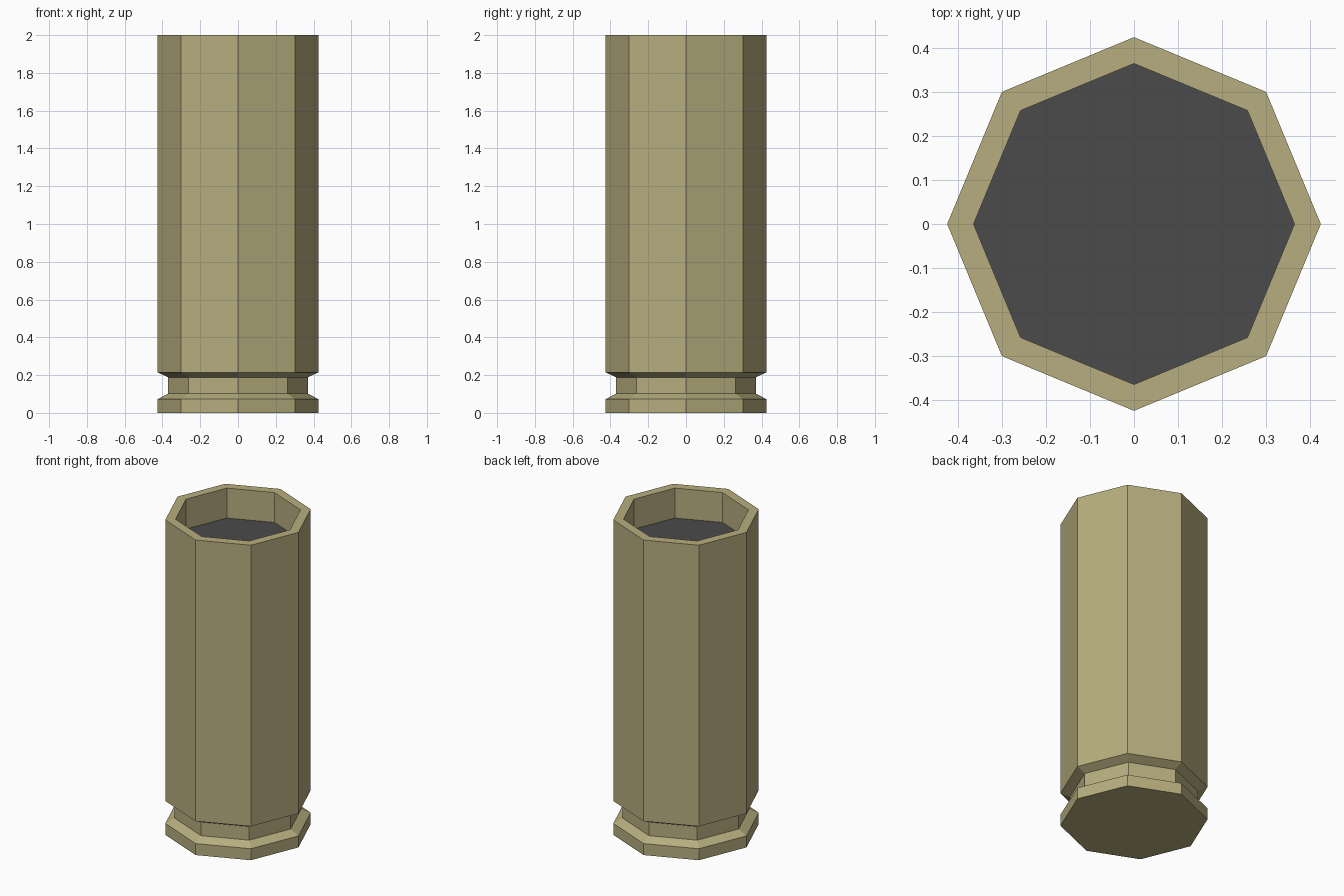
import bpy, bmesh
from math import cos, sin, pi

if "Cube" in bpy.data.objects:
    bpy.data.objects.remove(bpy.data.objects["Cube"])

SIDES = 8


def material(name, rgb):
    m = bpy.data.materials.new(name)
    m.diffuse_color = (*rgb, 1)
    m.use_nodes = True
    m.node_tree.nodes["Principled BSDF"].inputs["Base Color"].default_value = m.diffuse_color
    return m


def lathe(name, profile, mat, cap_start=False, cap_end=False):
    """Revolve (radius, z) points, listed outside-upward, into a flat-sided ring."""
    bm = bmesh.new()
    rings = [[bm.verts.new((r * cos(2 * pi * i / SIDES), r * sin(2 * pi * i / SIDES), z))
              for i in range(SIDES)] for r, z in profile]
    for a, b in zip(rings, rings[1:]):
        for i in range(SIDES):
            j = (i + 1) % SIDES
            bm.faces.new((a[i], a[j], b[j], b[i]))
    if cap_start:
        bm.faces.new(rings[0][::-1])
    if cap_end:
        bm.faces.new(rings[-1])
    mesh = bpy.data.meshes.new(name)
    bm.to_mesh(mesh)
    bm.free()
    mesh.materials.append(mat)
    obj = bpy.data.objects.new(name, mesh)
    bpy.context.collection.objects.link(obj)
    return obj


brass = material("brass", (0.47, 0.42, 0.21))
dark = material("dark_inside", (0.07, 0.07, 0.07))

R, GROOVE, INNER, FLOOR = 0.425, 0.37, 0.365, 1.81

# Casing: base rim, extractor groove, body, mouth and inner wall
lathe("casing", [(R, 0), (R, 0.073), (GROOVE, 0.102), (GROOVE, 0.188), (R, 0.215),
                 (R, 2), (INNER, 2), (INNER, FLOOR)], brass, cap_start=True)

# Dark floor inside the mouth
lathe("inner_floor", [(INNER, FLOOR)], dark, cap_end=True)
